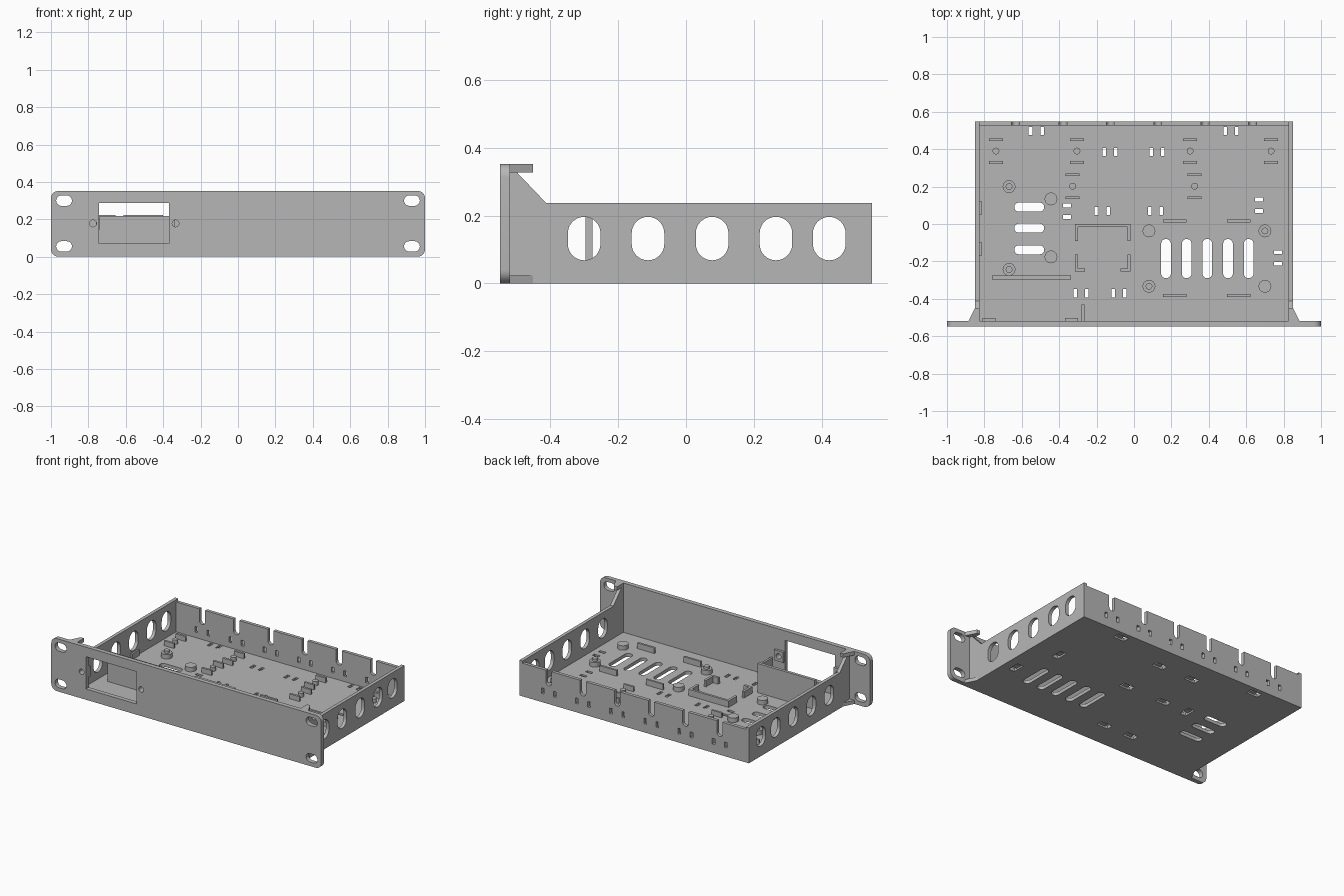
import bpy
import bmesh
from math import cos, sin, pi
from mathutils import Matrix

cube = bpy.data.objects.get("Cube")
if cube:
    bpy.data.objects.remove(cube, do_unlink=True)

GREY = (0.47, 0.47, 0.47, 1)
mat = bpy.data.materials.new("plain grey")
mat.use_nodes = True
mat.diffuse_color = GREY
mat.node_tree.nodes["Principled BSDF"].inputs["Base Color"].default_value = GREY

# Plate orientations: local (u, v, thickness) to world
FLAT = Matrix.Identity(3)
FRONT = Matrix(((1, 0, 0), (0, 0, -1), (0, 1, 0)))
SIDE = Matrix(((0, 0, 1), (1, 0, 0), (0, 1, 0)))
parts = []


def rect(x0, x1, y0, y1):
    return [(x0, y0), (x1, y0), (x1, y1), (x0, y1)]


def rounded(cx, cy, hw, hh, r, n=8):
    """Rounded rectangle; also makes slots and circles."""
    pts = []
    for q, (sx, sy) in enumerate(((1, 1), (-1, 1), (-1, -1), (1, -1))):
        for i in range(n + 1):
            a = (q + i / n) * pi / 2
            p = (cx + sx * (hw - r) + r * cos(a), cy + sy * (hh - r) + r * sin(a))
            if not pts or abs(p[0] - pts[-1][0]) + abs(p[1] - pts[-1][1]) > 1e-5:
                pts.append(p)
    if abs(pts[0][0] - pts[-1][0]) + abs(pts[0][1] - pts[-1][1]) < 1e-5:
        pts.pop()
    return pts


def circle(cx, cy, r):
    return rounded(cx, cy, r, r, r, 6)


def plate(name, loops, lo, hi, frame=FLAT):
    """Extrude an outline with holes from lo to hi along the plate normal."""
    cu = bpy.data.curves.new(name, "CURVE")
    cu.dimensions = "2D"
    cu.fill_mode = "BOTH"
    cu.extrude = (hi - lo) / 2
    for loop in loops:
        sp = cu.splines.new("POLY")
        sp.points.add(len(loop) - 1)
        for pt, (u, v) in zip(sp.points, loop):
            pt.co = (u, v, 0, 1)
        sp.use_cyclic_u = True
    tmp = bpy.data.objects.new(name + " curve", cu)
    bpy.context.scene.collection.objects.link(tmp)
    bpy.context.view_layer.update()
    dg = bpy.context.evaluated_depsgraph_get()
    me = bpy.data.meshes.new_from_object(tmp.evaluated_get(dg))
    bpy.data.objects.remove(tmp, do_unlink=True)
    bm = bmesh.new()
    bm.from_mesh(me)
    bmesh.ops.remove_doubles(bm, verts=bm.verts, dist=1e-5)
    for v in bm.verts:
        v.co.z += (lo + hi) / 2
        v.co = frame @ v.co
    bmesh.ops.recalc_face_normals(bm, faces=bm.faces)
    bm.to_mesh(me)
    bm.free()
    me.name = name
    me.materials.clear()
    me.materials.append(mat)
    ob = bpy.data.objects.new(name, me)
    bpy.context.scene.collection.objects.link(ob)
    parts.append(ob)


def block(name, x0, x1, y0, y1, z0, z1):
    plate(name, [rect(x0, x1, y0, y1)], z0, z1)


FLOOR, WALL, BACK, PANEL = 0.022, 0.85, 0.548, -0.518
INNER = WALL - 0.023

# Front panel with ear slots, display window and screw holes
holes = [rounded(sx * 0.93, z, 0.042, 0.028, 0.028) for sx in (-1, 1) for z in (0.055, 0.3)]
holes += [rect(-0.743, -0.37, 0.072, 0.288), circle(-0.775, 0.178, 0.018), circle(-0.334, 0.178, 0.018)]
plate("front_panel", [rounded(0, 0.176, 1, 0.176, 0.04)] + holes, -PANEL, BACK, FRONT)

# Floor: vents, plus tie-hole pairs joined by a recess underneath
vents = [rounded(0.171 + 0.1105 * i, -0.185, 0.026, 0.105, 0.026) for i in range(5)]
vents += [rounded(-0.56, y, 0.08, 0.024, 0.024) for y in (0.09, -0.022, -0.138)]
ties_x = [(-0.522, 0.497), (0.519, 0.497), (-0.128, 0.385), (0.123, 0.385),
          (-0.169, 0.07), (0.115, 0.07), (-0.283, -0.37), (-0.08, -0.37)]
ties_y = [(-0.358, 0.068), (0.668, 0.1), (0.77, -0.182)]
pairs, recesses = [], []
for x, y in ties_x:
    pairs += [rect(x + s - 0.01, x + s + 0.01, y - 0.022, y + 0.022) for s in (-0.031, 0.031)]
    recesses.append(rect(x - 0.041, x + 0.041, y - 0.022, y + 0.022))
for x, y in ties_y:
    pairs += [rect(x - 0.022, x + 0.022, y + s - 0.01, y + s + 0.01) for s in (-0.031, 0.031)]
    recesses.append(rect(x - 0.022, x + 0.022, y - 0.041, y + 0.041))
base = rect(-WALL, WALL, PANEL, BACK)
plate("floor_lower", [base] + vents + recesses, 0, 0.011)
plate("floor_upper", [base] + vents + pairs, 0.011, FLOOR)

# Side walls with oval openings, and the corner gussets
profile = [(PANEL, 0), (BACK, 0), (BACK, 0.237), (-0.412, 0.237), (-0.498, 0.327), (PANEL, 0.327)]
ovals = [rounded(y, 0.132, 0.048, 0.064, 0.048) for y in (-0.3, -0.112, 0.077, 0.265, 0.422)]
for s, label in ((1, "left"), (-1, "right")):
    lo, hi = sorted((s * INNER, s * WALL))
    plate(label + "_wall", [profile] + ovals, lo, hi, SIDE)
    tri = [(s * INNER, PANEL), (s * 0.885, PANEL), (s * WALL, -0.45), (s * INNER, -0.45)]
    plate(label + "_lower_gusset", [tri], 0, 0.024)
    plate(label + "_upper_gusset", [tri], 0.327, 0.352)

# Back wall with open cable slots and tie holes
top, depth, r = 0.222, 0.1, 0.021
outline = [(-WALL, 0), (WALL, 0), (WALL, top)]
tie_holes = []
for i in range(6):
    x = 0.633 - i * 0.2532
    outline.append((x + r, top))
    outline += [(x + r * cos(a * pi / 10), top - depth + r - r * sin(a * pi / 10)) for a in range(11)]
    outline.append((x - r, top))
    tie_holes += [rect(x + s - 0.01, x + s + 0.01, 0.058, 0.095) for s in (-0.045, 0.045)]
outline.append((-WALL, top))
plate("back_wall", [outline] + tie_holes, -BACK, -BACK + 0.022, FRONT)

# Screen wall, stop and screw bosses behind the window
block("screen_wall", -0.76, -0.336, -0.296, -0.276, FLOOR, 0.217)
block("screen_stop", -0.28, -0.265, PANEL, -0.43, FLOOR, 0.15)
for x in (-0.775, -0.334):
    plate("screw_boss", [rect(x - 0.034, x + 0.034, 0.143, 0.213), circle(x, 0.178, 0.018)],
          -PANEL - 0.016, -PANEL, FRONT)

# Board standoffs; one diagonal of each board has locating pins
for x0, x1, y0, y1, pins in ((-0.668, -0.444, 0.2, 0.134, "left"), (0.08, 0.7, -0.037, -0.333, "cross")):
    for x in (x0, x1):
        ys = (y0, y1)
        if pins == "left":
            ys = (0.2, -0.243) if x == x0 else (0.134, -0.176)
        for y in ys:
            plate("standoff", [circle(x, y, 0.034)], FLOOR, 0.052)
            pinned = x == x0 if pins == "left" else (x == x0) == (y == y1)
            if pinned:
                plate("standoff_pin", [circle(x, y, 0.018)], 0.052, 0.068)

# Small board pins, each between two rails
for x, y in ((-0.738, 0.39), (-0.305, 0.39), (0.3, 0.39), (0.733, 0.39), (-0.328, 0.202), (0.324, 0.202)):
    plate("board_pin", [circle(x, y, 0.018)], FLOOR, 0.05)
    for s in (-0.061, 0.061):
        block("board_rail", x - 0.037, x + 0.037, y + s - 0.007, y + s + 0.007, FLOOR, 0.055)

# Large board rails
for x in (0.155, 0.498):
    for y in (0.016, -0.382):
        block("large_rail", x, x + 0.126, y - 0.007, y + 0.007, FLOOR, 0.06)

# Module holder: a U frame at the back and two corners at the front
L, R, T, B, t = -0.316, -0.018, 0, -0.253, 0.016
plate("holder_back", [[(L, T), (L, T - 0.09), (L + t, T - 0.09), (L + t, T - t),
                       (R - t, T - t), (R - t, T - 0.09), (R, T - 0.09), (R, T)]], FLOOR, 0.065)
for x, s in ((L, 1), (R, -1)):
    plate("holder_corner", [[(x, B), (x + s * 0.055, B), (x + s * 0.055, B + t), (x + s * t, B + t),
                             (x + s * t, B + 0.09), (x, B + 0.09)]], FLOOR, 0.065)

# Low stops on the right wall
for y in (0.085, -0.133):
    block("wall_stop", -INNER - 0.002, -INNER + 0.012, y - 0.037, y + 0.037, FLOOR, 0.06)

# Smooth the round edges, keep corners sharp
bpy.ops.object.select_all(action="DESELECT")
for ob in parts:
    ob.select_set(True)
bpy.context.view_layer.objects.active = parts[0]
bpy.ops.object.shade_smooth_by_angle(angle=pi / 6)
